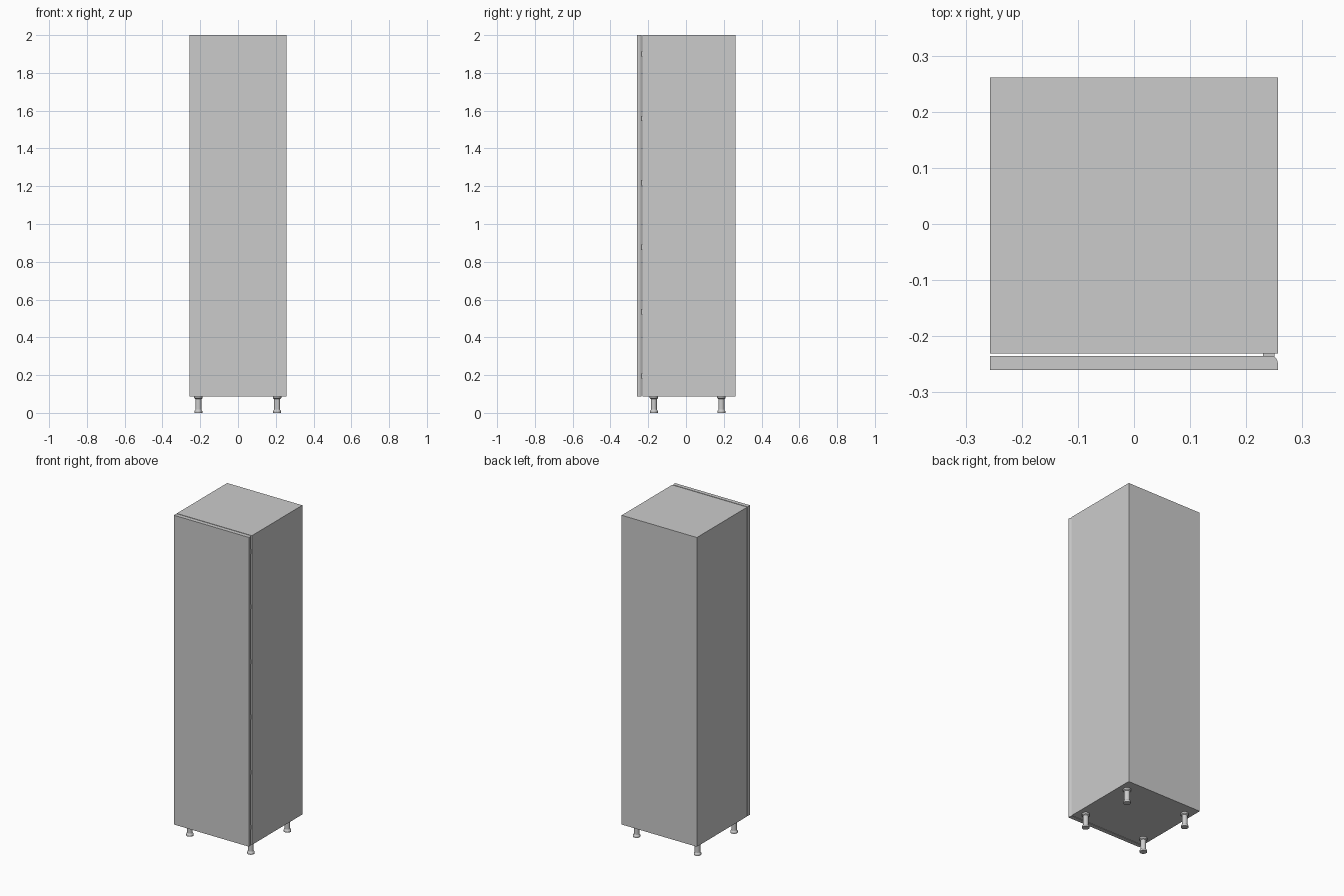
import bpy, bmesh, math
from mathutils import Vector

if "Cube" in bpy.data.objects:
    bpy.data.objects.remove(bpy.data.objects["Cube"])


def finish(name, bm):
    bmesh.ops.recalc_face_normals(bm, faces=bm.faces)
    mesh = bpy.data.meshes.new(name)
    bm.to_mesh(mesh)
    bm.free()
    obj = bpy.data.objects.new(name, mesh)
    bpy.context.collection.objects.link(obj)
    return obj


def extrude_outline(name, outline, z0, z1):
    bm = bmesh.new()
    face = bm.faces.new([bm.verts.new((x, y, z0)) for x, y in outline])
    top = bmesh.ops.extrude_face_region(bm, geom=[face])["geom"]
    verts = [v for v in top if isinstance(v, bmesh.types.BMVert)]
    bmesh.ops.translate(bm, verts=verts, vec=Vector((0, 0, z1 - z0)))
    return finish(name, bm)


def box(name, x0, x1, y0, y1, z0, z1):
    return extrude_outline(name, [(x0, y0), (x1, y0), (x1, y1), (x0, y1)], z0, z1)


def lathe(name, profile, x, y, sides=24):
    bm = bmesh.new()
    rings = [[bm.verts.new((x + r * math.cos(2 * math.pi * i / sides),
                            y + r * math.sin(2 * math.pi * i / sides), z))
              for i in range(sides)] for r, z in profile]
    for a, b in zip(rings, rings[1:]):
        for i in range(sides):
            j = (i + 1) % sides
            bm.faces.new((a[i], a[j], b[j], b[i]))
    bm.faces.new(rings[0])
    bm.faces.new(rings[-1])
    obj = finish(name, bm)
    bpy.ops.object.select_all(action='DESELECT')
    obj.select_set(True)
    bpy.context.view_layer.objects.active = obj
    bpy.ops.object.shade_smooth_by_angle(angle=math.radians(30))
    return obj


W, BASE, TOP = 0.257, 0.088, 2.0

# Cabinet body
box("cabinet_body", -W, W, -0.231, 0.261, BASE, TOP)

# Door with a rounded back corner on the hinge side
extrude_outline("door", [(-W, -0.26), (W, -0.26), (W, -0.25), (0.2555, -0.244),
                         (0.253, -0.239), (0.249, -0.235), (-W, -0.235)], BASE, TOP)

# Hinges bridging the gap, each with a small flush lug on the door edge
for i in range(6):
    z = 0.195 + i * 0.341
    box("hinge_plate_%d" % i, 0.23, 0.25, -0.237, -0.23, z - 0.014, z + 0.014)
    box("hinge_lug_%d" % i, 0.245, W, -0.259, -0.249, z - 0.011, z + 0.011)

# Four turned legs
leg_profile = [(0.021, 0), (0.021, 0.009), (0.016, 0.017), (0.016, 0.073),
               (0.022, 0.078), (0.022, BASE + 0.001)]
for side, x in (("left", -0.21), ("right", 0.207)):
    for end, y in (("front", -0.17), ("back", 0.187)):
        lathe("leg_%s_%s" % (end, side), leg_profile, x, y)
